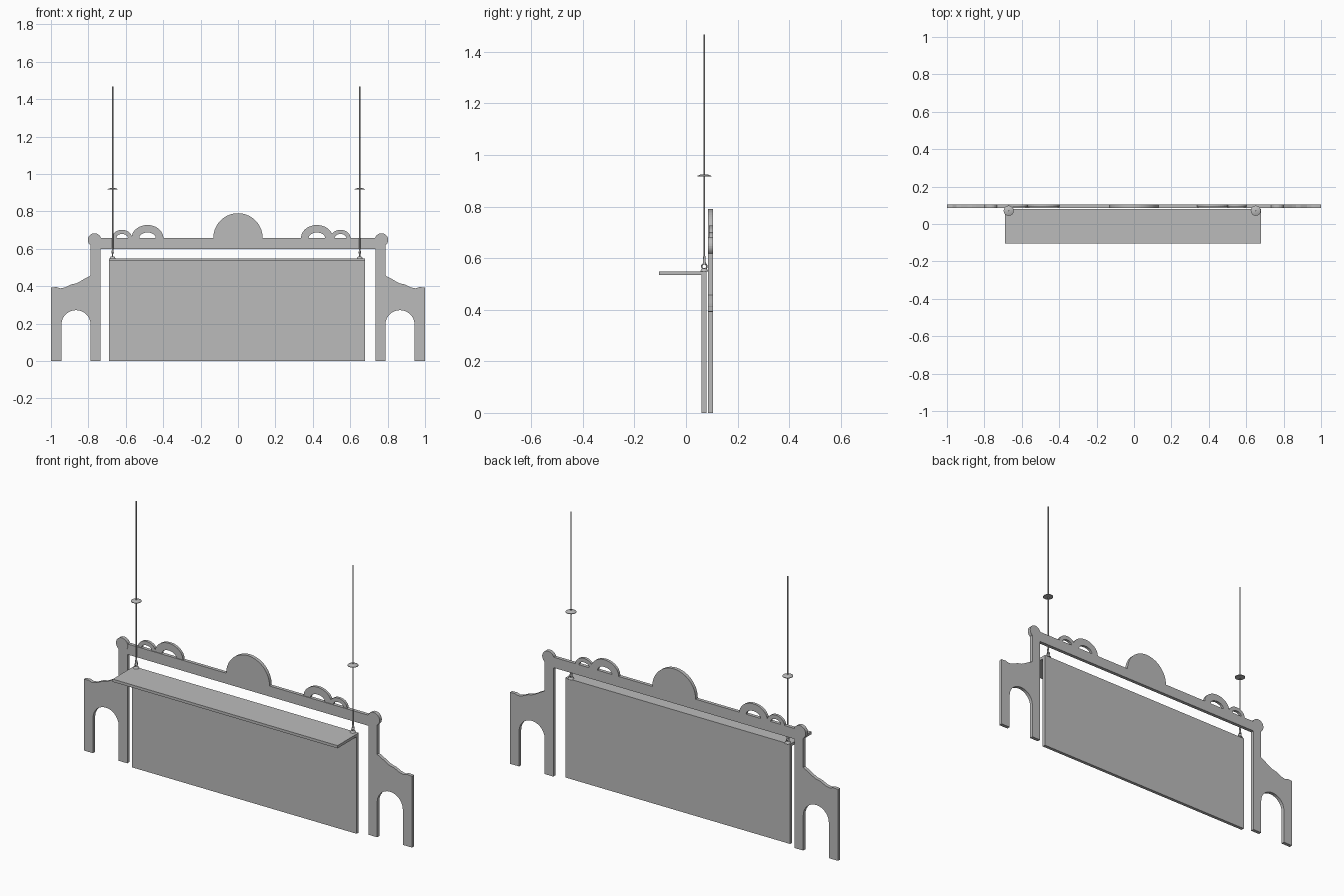
import bpy
import bmesh
from math import cos, sin, pi

cube = bpy.data.objects.get("Cube")
if cube:
    bpy.data.objects.remove(cube, do_unlink=True)

# Single plain grey for every part
GREY = (0.5, 0.5, 0.5, 1)
grey = bpy.data.materials.new("plain grey")
grey.use_nodes = True
grey.diffuse_color = GREY
grey.node_tree.nodes["Principled BSDF"].inputs["Base Color"].default_value = GREY

BACK, FRONT = 0.105, 0.086      # depth range of the arch frame
BAR_LOW, BAR_TOP = 0.6, 0.658


def finish(obj, name, smooth=False):
    obj.name = name
    obj.data.materials.append(grey)
    if smooth:
        bpy.ops.object.shade_smooth_by_angle()
    return obj


def plate(name, points, y0=FRONT, y1=BACK):
    """Extrude an x-z outline from y0 to y1."""
    bm = bmesh.new()
    face = bm.faces.new([bm.verts.new((x, y0, z)) for x, z in points])
    ext = bmesh.ops.extrude_face_region(bm, geom=[face])
    verts = [v for v in ext["geom"] if isinstance(v, bmesh.types.BMVert)]
    bmesh.ops.translate(bm, verts=verts, vec=(0, y1 - y0, 0))
    bmesh.ops.recalc_face_normals(bm, faces=bm.faces)
    mesh = bpy.data.meshes.new(name)
    bm.to_mesh(mesh)
    bm.free()
    obj = bpy.data.objects.new(name, mesh)
    bpy.context.collection.objects.link(obj)
    return finish(obj, name)


def box(name, x0, x1, y0, y1, z0, z1):
    return plate(name, [(x0, z0), (x1, z0), (x1, z1), (x0, z1)], y0, y1)


def arc(cx, cz, rx, rz, start, end, steps):
    angles = [start + (end - start) * i / steps for i in range(steps + 1)]
    return [(cx + rx * cos(a), cz + rz * sin(a)) for a in angles]


def cone(name, x, y, z0, z1, r0, r1, sides=16):
    bpy.ops.mesh.primitive_cone_add(vertices=sides, radius1=r0, radius2=r1,
                                    depth=z1 - z0, location=(x, y, (z0 + z1) / 2))
    return finish(bpy.context.object, name, True)


# Frame: crossbar, pillars and side arches in one mirrored outline
half = [(0.735, BAR_LOW), (0.735, 0), (0.788, 0)]
half += arc(0.866, 0.195, 0.078, 0.077, pi, 0, 14)
half += [(0.944, 0), (1, 0), (1, 0.393), (0.97, 0.395), (0.95, 0.388),
         (0.925, 0.393), (0.89, 0.41), (0.865, 0.415), (0.845, 0.425),
         (0.82, 0.44), (0.788, 0.457), (0.788, BAR_TOP)]
plate("arch_frame", half + [(-x, z) for x, z in reversed(half)])

# Knobs at the crossbar ends
for side, label in ((-1, "right"), (1, "left")):
    plate(label + "_corner_knob",
          arc(side * 0.767, 0.647, 0.036, 0.036, 0, 2 * pi, 24)[:-1],
          FRONT - 0.001, BACK)

# Round crest in the middle
plate("center_crest", arc(0, BAR_TOP, 0.132, 0.132, 0, pi, 32))

# Pairs of open loops on the crossbar
LOOPS = {
    "right_large_loop": (-0.484, 0.085, 0.069, 0.044, 0.029),
    "right_small_loop": (-0.62, 0.053, 0.043, 0.031, 0.021),
    "left_large_loop": (0.422, 0.085, 0.069, 0.044, 0.029),
    "left_small_loop": (0.548, 0.053, 0.043, 0.031, 0.021),
}
for name, (cx, rx, rz, inner_x, inner_z) in LOOPS.items():
    plate(name, arc(cx, BAR_TOP, rx, rz, 0, pi, 20)
          + arc(cx, BAR_TOP, inner_x, inner_z, pi, 0, 16), FRONT + 0.004, BACK)

# Large panel with a shelf along its top edge
box("main_panel", -0.69, 0.68, 0.061, 0.079, 0, 0.549)
box("top_shelf", -0.69, 0.68, -0.105, 0.061, 0.534, 0.549)

# Hanging rods with eye, sleeve and dished disc
ROD_Y = 0.071
for label, x in (("right", -0.67), ("left", 0.651)):
    cone(label + "_hook_base", x, ROD_Y, 0.548, 0.56, 0.016, 0.009)
    bpy.ops.mesh.primitive_torus_add(
        major_radius=0.01, minor_radius=0.003, major_segments=20,
        minor_segments=8, location=(x, ROD_Y, 0.568), rotation=(0, pi / 2, 0))
    finish(bpy.context.object, label + "_hook_eye", True)
    cone(label + "_hook_sleeve", x, ROD_Y, 0.576, 0.608, 0.006, 0.004)
    cone(label + "_hanging_rod", x, ROD_Y, 0.6, 1.467, 0.0035, 0.0035, 10)
    cone(label + "_rod_disc_rim", x, ROD_Y, 0.916, 0.919, 0.027, 0.027, 24)
    cone(label + "_rod_disc_dome", x, ROD_Y, 0.919, 0.925, 0.027, 0.012, 24)
